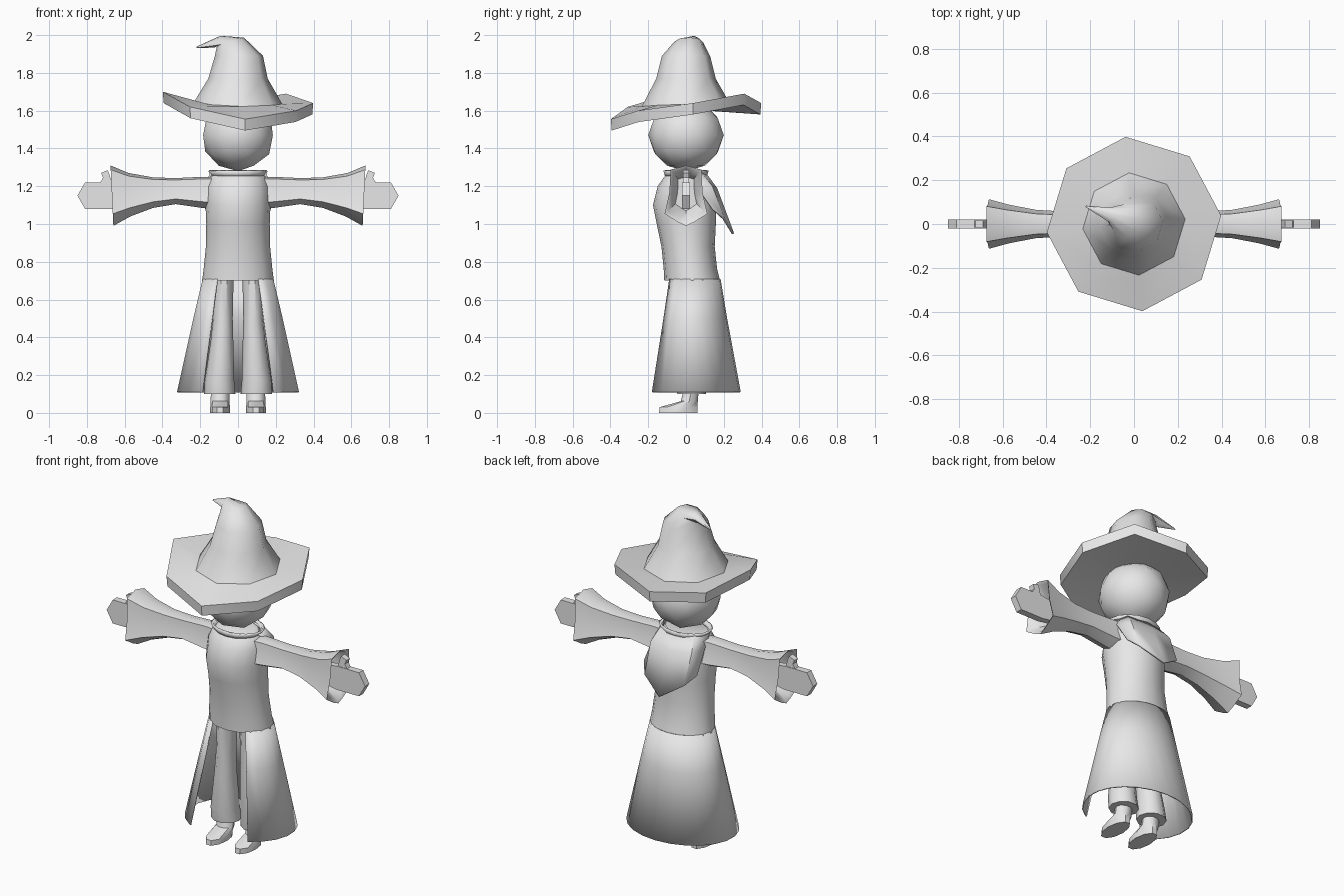
import bpy, bmesh
from math import sin, cos, pi, radians
from mathutils import Vector

if "Cube" in bpy.data.objects:
    bpy.data.objects.remove(bpy.data.objects["Cube"], do_unlink=True)

cloth = bpy.data.materials.new("plain grey")
cloth.use_nodes = True
GREY = (0.8, 0.8, 0.8, 1)
cloth.diffuse_color = GREY
cloth.node_tree.nodes["Principled BSDF"].inputs["Base Color"].default_value = GREY


def finish(name, bm, angle=40, mirror=False, thick=0, fix=True):
    if fix:
        bmesh.ops.recalc_face_normals(bm, faces=bm.faces)
    mesh = bpy.data.meshes.new(name)
    bm.to_mesh(mesh)
    bm.free()
    mesh.materials.append(cloth)
    ob = bpy.data.objects.new(name, mesh)
    bpy.context.collection.objects.link(ob)
    if thick:
        mod = ob.modifiers.new("thickness", "SOLIDIFY")
        mod.thickness = thick
    if mirror:
        ob.modifiers.new("mirror", "MIRROR").use_clip = False
    bpy.ops.object.select_all(action="DESELECT")
    ob.select_set(True)
    bpy.context.view_layer.objects.active = ob
    bpy.ops.object.shade_smooth_by_angle(angle=radians(angle))
    return ob


def loft(rings, closed=True, caps=(True, True)):
    """Skin a list of point rings that all have the same length."""
    bm = bmesh.new()
    rows = [[bm.verts.new(p) for p in ring] for ring in rings]
    n = len(rows[0])
    for a, b in zip(rows, rows[1:]):
        for i in range(n if closed else n - 1):
            j = (i + 1) % n
            bm.faces.new((a[i], a[j], b[j], b[i]))
    for row, cap in zip((rows[0], rows[-1]), caps):
        if cap:
            bm.faces.new(row)
    return bm


def oval(z, rx, front, back, n=16, cx=0):
    """Horizontal oval given by its half width and its front and back y."""
    cy, ry = (front + back) / 2, (back - front) / 2
    return [(cx + rx * cos(2 * pi * i / n), cy + ry * sin(2 * pi * i / n), z) for i in range(n)]


# Head
bm = bmesh.new()
bmesh.ops.create_icosphere(bm, subdivisions=2, radius=0.2)
for v in bm.verts:
    v.co = (v.co.x * 0.97, v.co.y, v.co.z * 0.95 + 1.47)
finish("head", bm)

# Hat: wavy eight-sided brim, crown and a bent tip
brim_z = [1.64, 1.69, 1.64, 1.65, 1.70, 1.62, 1.555, 1.60]


def hat_ring(r, z=None, drop=0, cx=0, cy=0, tilt=0, sag=1):
    ring = []
    for i in range(8):
        a = radians(5.5 + 45 * i)
        base = z if z is not None else 1.64 + (brim_z[i] - 1.64) * sag
        x = r * cos(a)
        ring.append((cx + x * cos(tilt), cy + r * sin(a), base - drop + x * sin(tilt)))
    return ring


hat = [hat_ring(0.17, 1.60), hat_ring(0.395, drop=0.06), hat_ring(0.40),
       hat_ring(0.235, drop=0.005, sag=0.15), hat_ring(0.158, 1.77), hat_ring(0.128, 1.89, cx=0.005),
       hat_ring(0.075, 1.965, cx=-0.04, cy=0.015, tilt=0.3),
       hat_ring(0.035, 1.965, cx=-0.11, cy=0.04, tilt=1.1),
       hat_ring(0.004, 1.935, cx=-0.22, cy=0.08, tilt=1.3)]
finish("hat", loft(hat), angle=45)

# Tunic body
body = [(0.70, 0.19, -0.115, 0.18), (0.76, 0.182, -0.118, 0.165), (0.88, 0.17, -0.13, 0.152),
        (1.00, 0.168, -0.155, 0.158), (1.10, 0.172, -0.175, 0.16), (1.20, 0.165, -0.15, 0.14),
        (1.25, 0.145, -0.115, 0.11), (1.27, 0.12, -0.09, 0.09)]
finish("tunic", loft([oval(*ring) for ring in body]))
finish("collar", loft([oval(1.25, 0.12, -0.10, 0.10), oval(1.285, 0.15, -0.11, 0.11)],
                      caps=(False, False)), thick=0.01)


# Coat skirt, open at the front
def skirt_ring(z, rx, front_x, cy, ry, n=18):
    gap = math_gap(front_x / rx)
    ring = []
    for i in range(n + 1):
        a = gap + (2 * pi - 2 * gap) * i / n
        ring.append((rx * sin(a), cy - ry * cos(a), z))
    return ring


def math_gap(s):
    from math import asin
    return asin(s)


skirt = [skirt_ring(0.71, 0.188, 0.11, 0.033, 0.15), skirt_ring(0.5, 0.238, 0.138, 0.032, 0.186),
         skirt_ring(0.11, 0.325, 0.19, 0.03, 0.26)]
finish("coat_skirt", loft(skirt, closed=False, caps=(False, False)), thick=0.008)

# Trouser legs and shoes
leg = [(0.10, 0.083, -0.05, 0.11, 0.097), (0.17, 0.078, -0.06, 0.10, 0.098),
       (0.38, 0.06, -0.06, 0.07, 0.085), (0.50, 0.052, -0.06, 0.065, 0.08), (0.74, 0.05, -0.06, 0.07, 0.073)]
finish("trouser_leg", loft([oval(z, r, f, b, 10, cx) for z, r, f, b, cx in leg]), mirror=True)
shoe = [(0, 0.052, -0.148, 0.065), (0.03, 0.052, -0.145, 0.065),
        (0.062, 0.05, -0.03, 0.065), (0.13, 0.048, -0.012, 0.07)]
finish("shoe", loft([oval(z, r, f, b, 10, 0.095) for z, r, f, b in shoe]), mirror=True)


# Sleeves: flared tubes, wider at the bottom, with a hollow mouth
def sleeve_ring(x, low, high, top_w, low_w, lean=0):
    h = high - low
    half = [(0.35, 0.06), (1.0, 0.2), (0.9, 0.55), (1.0, 0.93)]
    pts = [(0, low)]
    for k, t in half:
        pts.append((k * (low_w + (top_w - low_w) * t), low + h * t))
    pts.append((0, high))
    pts += [(-y, z) for y, z in pts[-2:0:-1]]
    return [(x + lean * (z - low) / h, y, z) for y, z in pts]


sleeve = [sleeve_ring(0.08, 1.08, 1.25, 0.05, 0.08), sleeve_ring(0.19, 1.085, 1.25, 0.04, 0.07),
          sleeve_ring(0.33, 1.105, 1.243, 0.04, 0.062), sleeve_ring(0.45, 1.085, 1.247, 0.045, 0.07),
          sleeve_ring(0.57, 1.04, 1.27, 0.062, 0.095, 0.01), sleeve_ring(0.66, 0.99, 1.31, 0.078, 0.122, 0.015),
          sleeve_ring(0.65, 1.01, 1.295, 0.066, 0.105, 0.015), sleeve_ring(0.56, 1.07, 1.25, 0.04, 0.06)]
finish("sleeve", loft(sleeve), mirror=True)


# Mitten hands with a thumb, cut from flat outlines
def plate(name, outline, half):
    finish(name, loft([[(x, s * half, z) for x, z in outline] for s in (-1, 1)]), angle=30, mirror=True)


plate("hand", [(0.54, 1.10), (0.66, 1.08), (0.81, 1.08), (0.85, 1.15), (0.81, 1.22), (0.66, 1.22), (0.54, 1.20)], 0.02)
plate("thumb", [(0.665, 1.20), (0.74, 1.20), (0.715, 1.245), (0.725, 1.27), (0.69, 1.285), (0.68, 1.26)], 0.017)

# Folded hood hanging down the back
rows = [[(0.15, -0.02, 1.28), (0.11, 0.08, 1.275), (0, 0.11, 1.265)],
        [(0.165, 0.06, 1.20), (0.135, 0.14, 1.20), (0, 0.165, 1.19)],
        [(0.175, 0.145, 1.08), (0.13, 0.205, 1.03), (0, 0.255, 0.95)]]
hood = [row + [(-x, y, z) for x, y, z in row[1::-1]] for row in rows]
finish("hood", loft(hood, closed=False, caps=(False, False)), thick=0.012)
